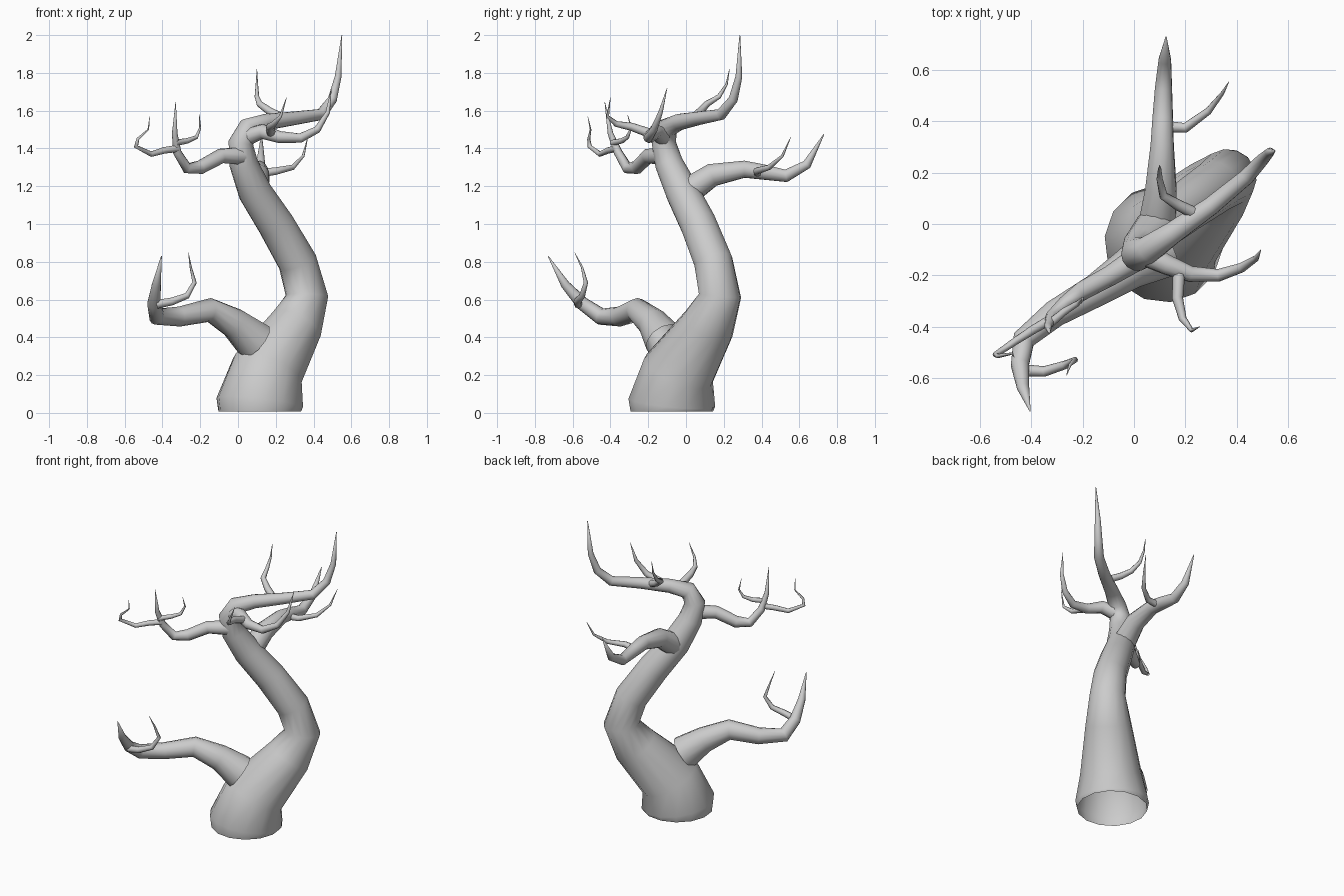
import bpy, bmesh, math
from mathutils import Vector


def tube(name, rings, sides):
    """Tapering tube, open at its root, through (x, y, z, radius) rings."""
    pts = [Vector(r[:3]) for r in rings]
    segs = [(b - a).normalized() for a, b in zip(pts, pts[1:])]
    tans = [segs[0]] + [(a + b).normalized() for a, b in zip(segs, segs[1:])] + [segs[-1]]
    side = tans[0].orthogonal().normalized()
    bm = bmesh.new()
    prev = None
    for i, (p, t) in enumerate(zip(pts, tans)):
        if i:  # carry the frame along without twisting
            side = tans[i - 1].rotation_difference(t) @ side
        up = t.cross(side)
        loop = []
        for k in range(sides):
            a = 2 * math.pi * k / sides
            loop.append(bm.verts.new(p + (side * math.cos(a) + up * math.sin(a)) * rings[i][3]))
        if prev:
            for k in range(sides):
                j = (k + 1) % sides
                bm.faces.new((prev[k], prev[j], loop[j], loop[k]))
        prev = loop
    bm.faces.new(prev)
    me = bpy.data.meshes.new(name)
    bm.to_mesh(me)
    bm.free()
    ob = bpy.data.objects.new(name, me)
    bpy.context.collection.objects.link(ob)
    for f in me.polygons:
        f.use_smooth = True
    return ob


# Trunk, bending over into the top branch
tube("trunk", [
    (.115, -.075, .008, .22), (.115, -.075, .055, .232), (.155, -.04, .225, .195),
    (.305, .115, .46, .145), (.365, .18, .62, .113), (.315, .145, .80, .104),
    (.20, .065, 1.0, .098), (.09, -.02, 1.17, .09), (.03, -.09, 1.32, .076),
    (.015, -.117, 1.43, .066), (.055, -.10, 1.51, .055), (.15, -.035, 1.54, .044),
    (.30, .07, 1.56, .036), (.44, .185, 1.58, .031), (.50, .25, 1.66, .025),
    (.53, .28, 1.78, .018), (.55, .285, 2.0, .002)], 14)

# Main branches
tube("low_branch", [
    (.09, -.11, .38, .11), (-.02, -.175, .475, .082), (-.15, -.26, .545, .064),
    (-.31, -.35, .51, .053), (-.43, -.45, .51, .045), (-.445, -.55, .58, .036),
    (-.432, -.64, .68, .024), (-.405, -.73, .83, .002)], 12)
tube("back_branch", [
    (.09, .0, 1.165, .075), (.105, .14, 1.26, .062), (.11, .31, 1.29, .046),
    (.112, .41, 1.275, .041), (.115, .53, 1.255, .034), (.12, .64, 1.315, .025),
    (.125, .73, 1.475, .002)], 12)
tube("left_branch", [
    (.02, -.13, 1.36, .048), (-.09, -.20, 1.36, .04), (-.20, -.26, 1.30, .037),
    (-.27, -.31, 1.295, .029), (-.322, -.36, 1.38, .023), (-.335, -.40, 1.48, .015),
    (-.33, -.43, 1.645, .001)], 10)
tube("right_branch", [
    (.05, -.12, 1.46, .048), (.13, -.16, 1.49, .04), (.22, -.195, 1.46, .032),
    (.33, -.20, 1.455, .025), (.42, -.17, 1.50, .019), (.475, -.135, 1.59, .012),
    (.495, -.10, 1.72, .001)], 10)

# Twigs: centre points only, radius tapers from the given root size
twigs = {
    "low_twig": (.023, [(-.43, -.57, .575), (-.35, -.575, .59), (-.27, -.55, .62),
                        (-.23, -.53, .69), (-.25, -.55, .77), (-.263, -.59, .85)]),
    "back_twig": (.023, [(.12, .38, 1.27), (.20, .375, 1.28), (.29, .44, 1.30),
                         (.345, .51, 1.36), (.37, .555, 1.46)]),
    "left_outer_twig": (.019, [(-.32, -.37, 1.40), (-.39, -.41, 1.39), (-.46, -.455, 1.37),
                               (-.54, -.51, 1.41), (-.53, -.515, 1.45), (-.475, -.505, 1.50),
                               (-.467, -.52, 1.57)]),
    "left_inner_twig": (.017, [(-.33, -.39, 1.43), (-.27, -.34, 1.44), (-.22, -.31, 1.46),
                               (-.20, -.29, 1.51), (-.205, -.31, 1.58)]),
    "right_twig": (.025, [(.175, -.19, 1.48), (.17, -.29, 1.515), (.19, -.37, 1.53),
                          (.225, -.415, 1.57), (.257, -.40, 1.67)]),
    "top_twig": (.024, [(.24, .04, 1.56), (.17, .075, 1.595), (.115, .11, 1.635),
                        (.10, .175, 1.675), (.10, .215, 1.74), (.10, .23, 1.82)]),
}
for name, (r, pts) in twigs.items():
    n = len(pts) - 1
    tube(name, [(*p, max(.001, r * (1 - (i / n) ** 1.4))) for i, p in enumerate(pts)], 8)
